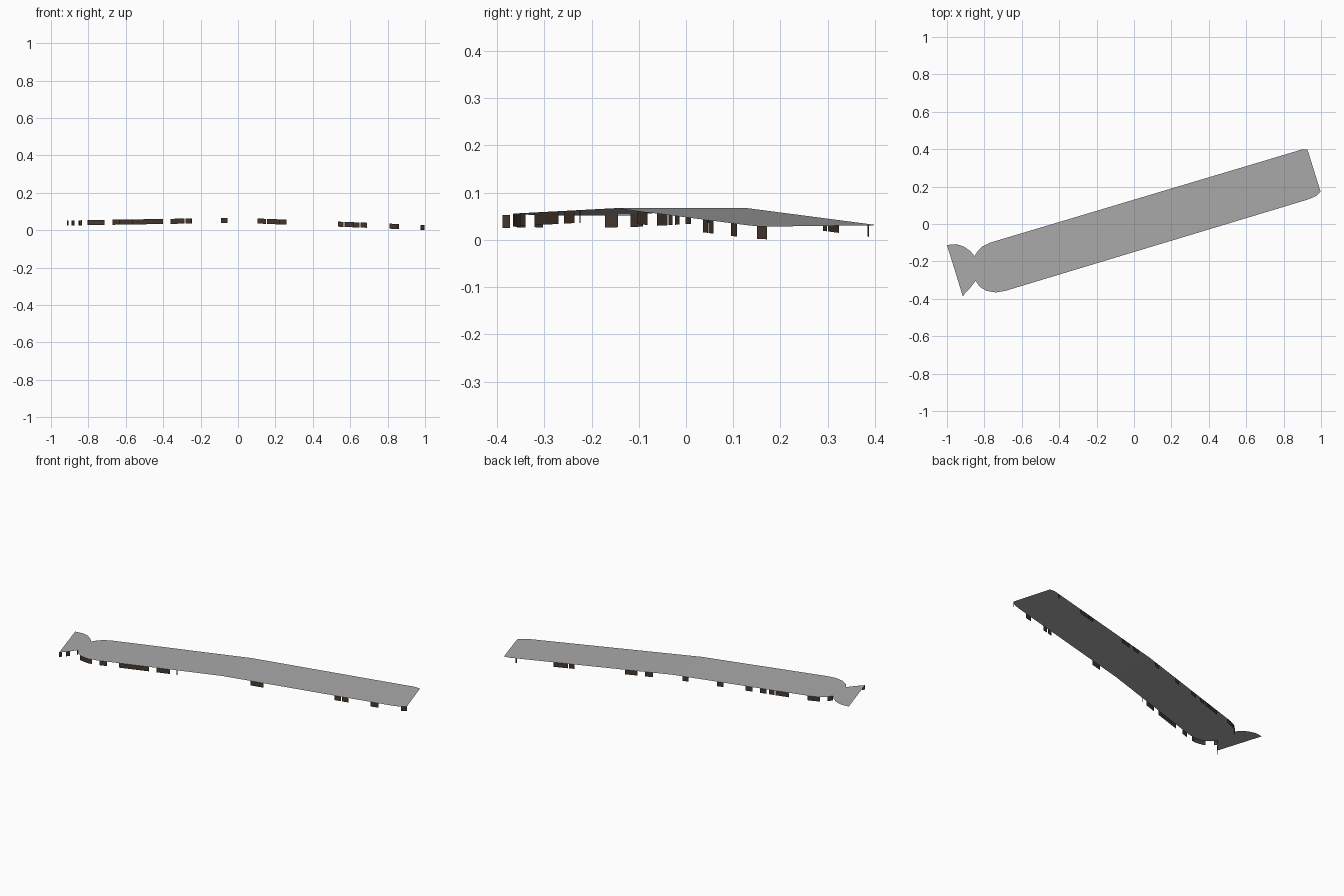
import bpy
import bmesh

cube = bpy.data.objects.get("Cube")
if cube:
    bpy.data.objects.remove(cube, do_unlink=True)


def make_material(name, colour):
    mat = bpy.data.materials.new(name)
    mat.use_nodes = True
    mat.diffuse_color = (*colour, 1)
    shader = next(n for n in mat.node_tree.nodes if n.type == 'BSDF_PRINCIPLED')
    shader.inputs["Base Color"].default_value = (*colour, 1)
    shader.inputs["Roughness"].default_value = 0.9
    return mat


def deck_height(x):
    """Deck rises gently from the tail and falls away past the middle crease."""
    return 0.067 - 0.039 * x if x > 0 else 0.067 + 0.016 * x


def make_object(name, bm, mat):
    mesh = bpy.data.meshes.new(name)
    bm.to_mesh(mesh)
    bm.free()
    mesh.materials.append(mat)
    obj = bpy.data.objects.new(name, mesh)
    bpy.context.collection.objects.link(obj)
    return obj


def edge_y(chain, x):
    """Depth of a deck edge at a given x."""
    for (xa, ya), (xb, yb) in zip(chain, chain[1:]):
        if xa <= x <= xb:
            return ya + (yb - ya) * (x - xa) / (xb - xa)
    return chain[-1][1]


def hanging_plate(name, chain, start, end, mat, flip):
    """Vertical strip under the deck edge, following its curve."""
    xs = [start] + [p[0] for p in chain if start < p[0] < end] + [end]
    bm = bmesh.new()
    pairs = []
    for x in xs:
        y, z = edge_y(chain, x), deck_height(x)
        pairs.append((bm.verts.new((x, y, z - plate_drop)), bm.verts.new((x, y, z))))
    for (a, b), (c, d) in zip(pairs, pairs[1:]):
        bm.faces.new((b, d, c, a) if flip else (a, c, d, b))
    return make_object(name, bm, mat)


grey = make_material("concrete grey", (0.40, 0.40, 0.40))
brown = make_material("dark brown", (0.065, 0.042, 0.030))
plate_drop = 0.027

# Deck edges, from the fish-shaped tail to the squared end
front_edge = [(-0.915, -0.388), (-0.905, -0.373), (-0.88, -0.347), (-0.847, -0.303),
              (-0.825, -0.335), (-0.79, -0.357), (-0.74, -0.366), (-0.69, -0.358),
              (0.93, 0.131), (0.975, 0.15), (0.998, 0.172)]
back_edge = [(-1, -0.112), (-0.95, -0.108), (-0.91, -0.12), (-0.875, -0.145),
             (-0.853, -0.172), (-0.835, -0.144), (-0.81, -0.12), (-0.77, -0.1),
             (-0.73, -0.088), (0.86, 0.387), (0.895, 0.398), (0.928, 0.397)]

# Thin deck, creased across the middle
bm = bmesh.new()
bm.faces.new([bm.verts.new((x, y, 0)) for x, y in front_edge + back_edge[::-1]])
bmesh.ops.bisect_plane(bm, geom=bm.verts[:] + bm.edges[:] + bm.faces[:],
                       plane_co=(0, 0, 0), plane_no=(1, 0, 0))
for v in bm.verts:
    v.co.z = deck_height(v.co.x)
bmesh.ops.triangulate(bm, faces=bm.faces[:])
make_object("deck", bm, grey)

# Broken side plates hanging under each edge
front_spans = [(-0.915, -0.905), (-0.89, -0.875), (-0.85, -0.835), (-0.8, -0.715),
               (-0.67, -0.63), (-0.565, -0.4), (-0.36, -0.285), (-0.25, -0.245),
               (0.155, 0.225), (0.615, 0.65), (0.655, 0.69), (0.81, 0.855), (0.975, 0.998)]
back_spans = [(-0.853, -0.835), (-0.805, -0.74), (-0.64, -0.565), (-0.56, -0.53),
              (-0.515, -0.48), (-0.44, -0.4), (-0.28, -0.245), (-0.09, -0.055),
              (0.105, 0.15), (0.19, 0.26), (0.535, 0.565), (0.57, 0.65), (0.85, 0.86)]
for side, chain, spans in (("front", front_edge, front_spans), ("back", back_edge, back_spans)):
    for i, (start, end) in enumerate(spans):
        hanging_plate(f"{side}_side_plate_{i + 1}", chain, start, end, brown, side == "back")
